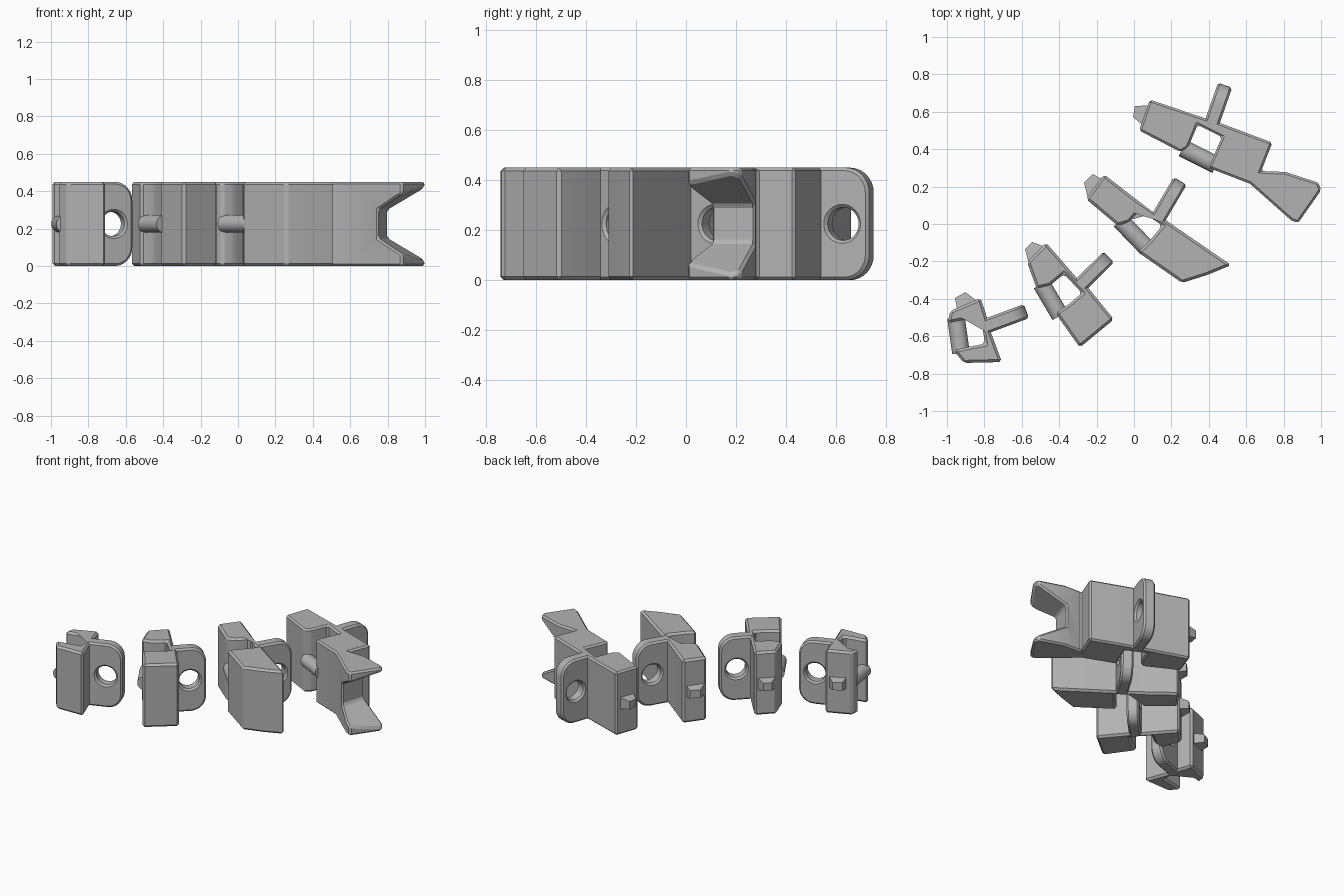
import bpy, bmesh, math
from mathutils import Vector, Matrix

cube = bpy.data.objects.get("Cube")
if cube:
    bpy.data.objects.remove(cube, do_unlink=True)

HEIGHT = 0.45
MID = HEIGHT / 2

grey = bpy.data.materials.new("light grey")
grey.use_nodes = True
GREY = (0.45, 0.45, 0.45, 1)
grey.diffuse_color = GREY
grey.node_tree.nodes["Principled BSDF"].inputs["Base Color"].default_value = GREY


def make(name, bm):
    bmesh.ops.recalc_face_normals(bm, faces=bm.faces)
    mesh = bpy.data.meshes.new(name)
    bm.to_mesh(mesh)
    bm.free()
    mesh.materials.append(grey)
    obj = bpy.data.objects.new(name, mesh)
    bpy.context.collection.objects.link(obj)
    return obj


def activate(obj):
    bpy.ops.object.select_all(action='DESELECT')
    obj.select_set(True)
    bpy.context.view_layer.objects.active = obj


def loft(name, lower, upper):
    """Solid between two matching outlines."""
    bm = bmesh.new()
    a = [bm.verts.new(p) for p in lower]
    b = [bm.verts.new(p) for p in upper]
    bm.faces.new(a)
    bm.faces.new(b)
    for i in range(len(a)):
        j = (i + 1) % len(a)
        bm.faces.new((a[i], a[j], b[j], b[i]))
    return make(name, bm)


def rod(name, start, end, radius):
    """Cylinder between two points."""
    axis = end - start
    bm = bmesh.new()
    turn = axis.to_track_quat('Z', 'Y').to_matrix().to_4x4()
    bmesh.ops.create_cone(bm, cap_ends=True, segments=32, radius1=radius, radius2=radius,
                          depth=axis.length,
                          matrix=Matrix.Translation((start + end) / 2) @ turn)
    return make(name, bm)


def cut(obj, cutter):
    mod = obj.modifiers.new("cut", 'BOOLEAN')
    mod.operation = 'DIFFERENCE'
    mod.solver = 'EXACT'
    mod.object = cutter
    activate(obj)
    bpy.ops.object.modifier_apply(modifier=mod.name)
    bpy.data.objects.remove(cutter, do_unlink=True)


def soften(obj, width=0.014):
    mod = obj.modifiers.new("chamfer", 'BEVEL')
    mod.width = width
    mod.segments = 1
    mod.limit_method = 'ANGLE'
    mod.angle_limit = math.radians(25)
    activate(obj)
    bpy.ops.object.modifier_apply(modifier=mod.name)
    bpy.ops.object.shade_smooth_by_angle(angle=math.radians(22))


def flat(points, z):
    return [Vector((x, y, z)) for x, y in points]


def make_body(name, outline, notch=None):
    body = loft(name, flat(outline, 0), flat(outline, HEIGHT))
    if notch:
        cut(body, notch)
    soften(body)


def make_ear(name, base, tip):
    """Upright plate with two rounded corners and a round hole."""
    base, tip = (Vector((*p, 0)) for p in (base, tip))
    out = (tip - base).normalized()
    side = Vector((-out.y, out.x, 0)) * 0.04
    start, length, r = base - out * 0.03, (tip - base).length + 0.03, 0.1
    outline = [(0, 0)]
    for low, begin in ((r, -90), (HEIGHT - r, 0)):
        for step in range(9):
            a = math.radians(begin + step * 90 / 8)
            outline.append((length - r + r * math.cos(a), low + r * math.sin(a)))
    outline.append((0, HEIGHT))
    ring = [start + out * u + Vector((0, 0, z)) for u, z in outline]
    ear = loft(name, [p - side for p in ring], [p + side for p in ring])
    centre = tip - out * 0.11 + Vector((0, 0, MID))
    cut(ear, rod("hole_cutter", centre - side * 2, centre + side * 2, 0.066))
    soften(ear, 0.012)


def make_pin(name, start, end):
    pin = rod(name, Vector((*start, MID)), Vector((*end, MID)), 0.047)
    activate(pin)
    bpy.ops.object.shade_smooth_by_angle(angle=math.radians(40))


def make_nub(name, tip_a, tip_b, base_b, base_a):
    """Small tapered catch on the block end."""
    points = (tip_a, tip_b, base_b, base_a)
    rise = (0.028, 0.028, 0.042, 0.042)
    lower = [Vector((*p, MID - h)) for p, h in zip(points, rise)]
    upper = [Vector((*p, MID + h)) for p, h in zip(points, rise)]
    loft(name, lower, upper)


# Smallest piece
make_body("first_body", [(-.82, -.396), (-.983, -.465), (-.995, -.53), (-.92, -.515), (-.818, -.497),
                         (-.797, -.64), (-.9, -.66), (-.965, -.675), (-.91, -.743), (-.706, -.738),
                         (-.765, -.58), (-.786, -.5)])
make_ear("first_ear", (-.775, -.54), (-.575, -.466))
make_pin("first_pin", (-.952, -.5), (-.925, -.69))
make_nub("first_nub", (-.957, -.396), (-.9, -.364), (-.825, -.425), (-.945, -.46))

# Second piece
make_body("second_body", [(-.47, -.1), (-.572, -.203), (-.52, -.345), (-.45, -.33), (-.374, -.267),
                          (-.278, -.37), (-.35, -.43), (-.42, -.476), (-.29, -.66), (-.107, -.51),
                          (-.246, -.34), (-.305, -.29)])
make_ear("second_ear", (-.275, -.315), (-.135, -.176))
make_pin("second_pin", (-.495, -.32), (-.395, -.49))
make_nub("second_nub", (-.583, -.134), (-.545, -.096), (-.48, -.12), (-.562, -.21))

# Third piece
make_body("third_body", [(-.16, .265), (-.257, .134), (-.086, -.01), (-.025, .01), (.037, .08),
                         (.15, -.01), (.075, -.1), (.02, -.15), (.257, -.315), (.39, -.273),
                         (.52, -.22), (.176, .016), (.1, .064)])
make_ear("third_ear", (.135, .04), (.247, .23))
make_pin("third_pin", (-.075, .02), (.07, -.13))
make_nub("third_nub", (-.267, .22), (-.22, .267), (-.165, .236), (-.247, .14))

# Largest piece, with a forked tail cut by a wedge
low_edge, high_edge = Vector((.72, 0, 0)), Vector((.83, .38, 0))
reach = Vector((.96, -.28, 0)) * 0.3


def wedge_end(p):
    return [p + Vector((0, 0, .15)), p + reach + Vector((0, 0, -.02)),
            p + reach + Vector((0, 0, HEIGHT + .02)), p + Vector((0, 0, .3))]


notch = loft("notch_cutter", wedge_end(low_edge), wedge_end(high_edge))
make_body("fourth_body", [(.085, .665), (.027, .5), (.25, .385), (.29, .41), (.34, .53), (.47, .465),
                          (.42, .35), (.4, .3), (.62, .215), (.84, .02), (.877, .005), (1, .18),
                          (.988, .22), (.81, .278), (.68, .283), (.74, .435), (.46, .54), (.38, .565)],
          notch)
make_ear("fourth_ear", (.42, .55), (.487, .742))
make_pin("fourth_pin", (.26, .405), (.44, .315))
make_nub("fourth_nub", (-.005, .572), (.005, .63), (.085, .635), (.045, .53))
